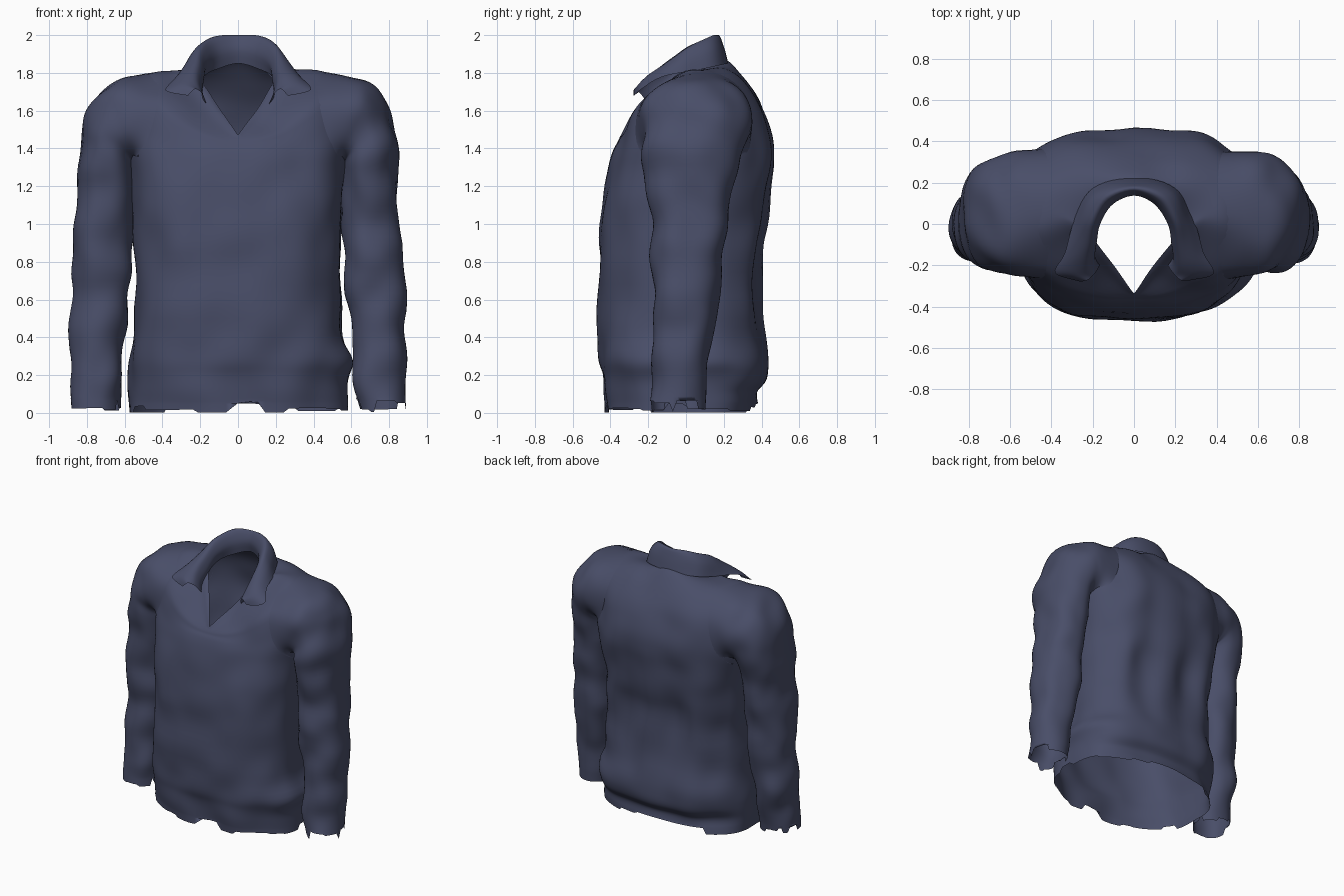
import bpy, bmesh, math, random
from mathutils import Vector, noise
from mathutils.bvhtree import BVHTree

if "Cube" in bpy.data.objects:
    bpy.data.objects.remove(bpy.data.objects["Cube"])

random.seed(4)
cloth = bpy.data.materials.new("slate blue cloth")
cloth.diffuse_color = (0.066, 0.075, 0.138, 1)
cloth.use_nodes = True
cloth.node_tree.nodes["Principled BSDF"].inputs["Base Color"].default_value = cloth.diffuse_color


def spline(rows, n):
    """Catmull-Rom resampling of a list of number tuples, n steps per span."""
    out = []
    last = len(rows) - 1
    for i in range(last):
        a, b = rows[max(i - 1, 0)], rows[i]
        c, d = rows[i + 1], rows[min(i + 2, last)]
        for k in range(n):
            t = k / n
            out.append(tuple(
                0.5 * (2 * q + (r - p) * t + (2 * p - 5 * q + 4 * r - s) * t * t
                       + (3 * q - p - 3 * r + s) * t ** 3)
                for p, q, r, s in zip(a, b, c, d)))
    out.append(tuple(rows[-1]))
    return out


def spline_rings(rings, n):
    """Resamples whole rings of points along a tube or strip."""
    flat = [sum(map(tuple, ring), ()) for ring in rings]
    return [[row[i:i + 3] for i in range(0, len(row), 3)] for row in spline(flat, n)]


def skin(name, rings, closed, wrinkle, freq, shape=None, fade=None):
    """Joins rings of points into a cloth surface with soft wrinkles."""
    bm = bmesh.new()
    grid = [[bm.verts.new(p) for p in ring] for ring in rings]
    n = len(grid[0])
    for lo, hi in zip(grid, grid[1:]):
        for j in range(n if closed else n - 1):
            k = (j + 1) % n
            bm.faces.new((lo[j], lo[k], hi[k], hi[j]))
    if shape:
        for v in bm.verts:
            shape(v.co)
    bm.normal_update()
    moves = [(v, v.normal * wrinkle * noise.noise(v.co * freq) * (fade(v.co) if fade else 1))
             for v in bm.verts]
    for v, m in moves:
        v.co += m
        v.co.z = max(v.co.z, 0)
    me = bpy.data.meshes.new(name)
    bm.to_mesh(me)
    tree = BVHTree.FromBMesh(bm)
    bm.free()
    me.materials.append(cloth)
    me.shade_smooth()
    ob = bpy.data.objects.new(name, me)
    bpy.context.collection.objects.link(ob)
    return ob, tree


def ragged(ring, low, high, chance):
    """Torn edge: stepped random heights along the lowest ring."""
    z, out = high, []
    for p in ring:
        if random.random() < chance:
            z = random.uniform(low, high)
        out.append((p[0], p[1], z))
    return out


# Torso: side x, side y, side z, front y, front z, back y, back z, squareness, neck V
torso_rows = [
    (.58, -.02, .04, -.42, .04, .375, .04, .75, 2),
    (.58, -.02, .11, -.43, .11, .37, .11, .75, 2),
    (.575, 0, .20, -.44, .20, .425, .18, .75, 2),
    (.57, 0, .30, -.46, .30, .435, .30, .75, 2),
    (.545, 0, .50, -.465, .50, .40, .50, .72, 2),
    (.545, 0, .80, -.46, .80, .385, .80, .7, 2),
    (.55, .01, 1.0, -.455, 1.0, .41, 1.0, .7, 2),
    (.56, .03, 1.2, -.43, 1.18, .45, 1.2, .7, 2),
    (.58, .05, 1.37, -.40, 1.32, .462, 1.38, .7, 2),
    (.59, .05, 1.50, -.375, 1.39, .44, 1.52, .72, 1.8),
    (.57, .06, 1.68, -.355, 1.42, .40, 1.64, .75, 1.6),
    (.47, .06, 1.795, -.345, 1.44, .33, 1.74, .82, 1.4),
    (.34, .04, 1.82, -.34, 1.45, .26, 1.82, .9, 1.2),
    (.25, -.02, 1.80, -.335, 1.46, .21, 1.86, 1, 1.1),
    (.19, -.08, 1.75, -.33, 1.465, .15, 1.87, 1, 1),
]


def torso_ring(row, n=120):
    sx, sy, sz, fy, fz, by, bz, p, r = row
    ring = []
    straight = min(1, max(0, (1.5 - r) / .5))
    for i in range(n):
        a = math.tau * i / n
        c, s = math.cos(a), math.sin(a)
        ey, ez = (fy, fz) if s < 0 else (by, bz)
        wy = abs(s) ** p
        wz = abs(s) ** 1.5
        if s < 0:
            wz = 1 - abs(c) ** r
            wy += (1 - abs(c) - wy) * straight
        ring.append((math.copysign(abs(c) ** p, c) * sx,
                     sy + (ey - sy) * wy, sz + (ez - sz) * wz))
    return ring


def torso_folds(co):
    # sagging fold over the hem on one side, long drapes down the back
    if co.x > .2:
        co.x += .045 * (co.x - .2) / .4 * math.exp(-((co.z - .27) / .08) ** 2)
    if co.y > .2:
        fade = math.exp(-((co.z - .85) / .38) ** 2) * min(1, (co.y - .2) / .15)
        co.y += .022 * fade * math.sin(co.x * 17 + co.z * 1.5)


rings = [torso_ring(r) for r in spline(torso_rows, 5)]
rings[0] = ragged(rings[0], 0.0, .05, .14)
torso, torso_tree = skin("torso", rings, True, .02, 4.5, torso_folds)

# Armholes: open the torso wall where the sleeves join
bm = bmesh.new()
bm.from_mesh(torso.data)
holes = [f for f in bm.faces
         if abs(f.calc_center_median().x) > .53 and 1.36 < f.calc_center_median().z < 1.74]
bmesh.ops.delete(bm, geom=holes, context='FACES')
bm.to_mesh(torso.data)
bm.free()

# Sleeves: outer x, outer z, inner x, inner z, front y, back y
sleeve_rows = [
    (.40, 1.81, .52, 1.28, -.28, .38),
    (.60, 1.775, .54, 1.30, -.25, .35),
    (.72, 1.715, .55, 1.31, -.23, .335),
    (.80, 1.60, .553, 1.31, -.22, .315),
    (.84, 1.43, .552, 1.28, -.225, .285),
    (.845, 1.20, .55, 1.18, -.205, .25),
    (.86, 1.0, .553, 1.0, -.185, .215),
    (.885, .80, .56, .80, -.18, .195),
    (.885, .60, .58, .60, -.17, .175),
    (.89, .40, .597, .40, -.17, .145),
    (.885, .20, .607, .20, -.18, .115),
    (.885, .05, .63, .05, -.185, .09),
]


def sleeve_ring(row, side, n=48):
    ox, oz, ix, iz, fy, by = row
    ring = []
    for i in range(n):
        a = math.tau * i / n
        t = .5 + .5 * math.copysign(abs(math.cos(a)) ** .9, math.cos(a))
        y = .5 + .5 * math.copysign(abs(math.sin(a)) ** .9, math.sin(a))
        ring.append((side * (ix + (ox - ix) * t), fy + (by - fy) * y,
                     iz + (oz - iz) * t))
    return ring


for side, name in ((1, "left_sleeve"), (-1, "right_sleeve")):
    control = [sleeve_ring(r, side) for r in sleeve_rows]
    # the first ring lies on the torso so that the shoulder flows into the chest
    control[0] = [tuple(torso_tree.find_nearest(Vector(p))[0]) for p in control[0]]
    rings = spline_rings(control, 6)
    rings[-1] = ragged(rings[-1], .005, .075, .25)
    skin(name, rings, True, .026, 5.5,
         fade=lambda co: min(1, max(0, (abs(co.x) - .5) / .15, (1.25 - co.z) / .1)))

# Collar: base, inner roll, fold, outer roll and edge at stations from back to front
half = [
    [(0, .15, 1.85), (0, .14, 1.93), (0, .172, 2.0), (0, .195, 1.94), (0, .22, 1.85)],
    [(.11, .10, 1.82), (.10, .10, 1.91), (.13, .125, 1.99), (.18, .15, 1.94), (.20, .175, 1.84)],
    [(.18, -.01, 1.78), (.165, 0, 1.86), (.20, .01, 1.935), (.25, .02, 1.89), (.285, .03, 1.81)],
    [(.19, -.10, 1.72), (.185, -.10, 1.78), (.215, -.11, 1.845), (.275, -.125, 1.825), (.335, -.135, 1.775)],
    [(.19, -.16, 1.67), (.195, -.18, 1.72), (.225, -.21, 1.765), (.30, -.235, 1.755), (.385, -.24, 1.71)],
    [(.165, -.20, 1.635), (.18, -.225, 1.67), (.20, -.25, 1.70), (.23, -.275, 1.715), (.265, -.28, 1.68)],
]
mirrored = [[(-x, y, z) for x, y, z in st] for st in half[:0:-1]]
stations = [spline(st, 4) for st in mirrored + half]
skin("collar", spline_rings(stations, 6), False, .01, 6)
